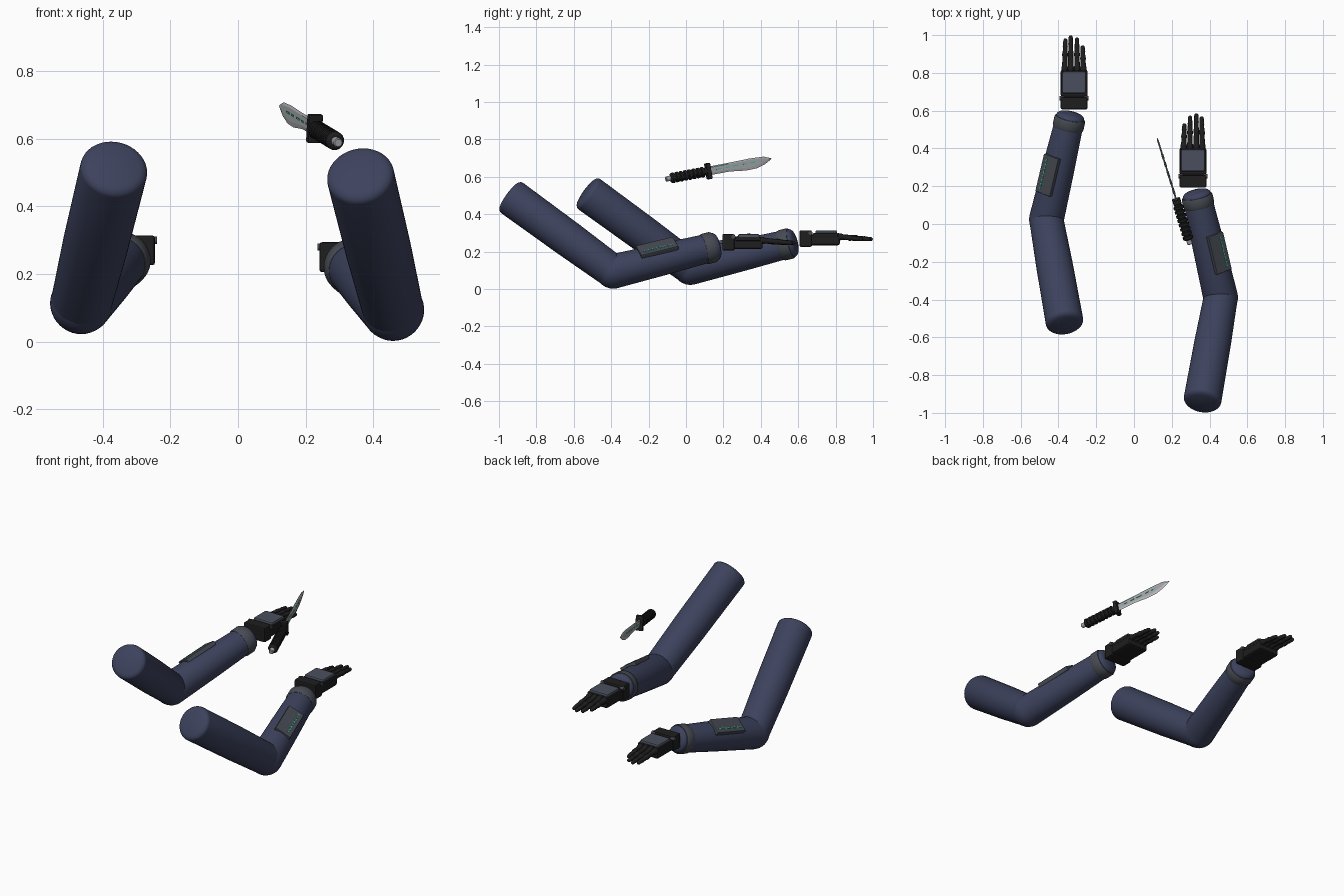
import bpy, bmesh, math
from mathutils import Matrix, Vector

if "Cube" in bpy.data.objects:
    bpy.data.objects.remove(bpy.data.objects["Cube"])


def material(name, rgb):
    m = bpy.data.materials.new(name)
    m.diffuse_color = (*rgb, 1)
    m.use_nodes = True
    m.node_tree.nodes["Principled BSDF"].inputs["Base Color"].default_value = m.diffuse_color
    return m


NAVY = material("navy_fabric", (0.046, 0.055, 0.110))
GREY = material("grey_trim", (0.062, 0.070, 0.085))
SLATE = material("slate_plate", (0.068, 0.078, 0.112))
BLACK = material("black_rubber", (0.013, 0.013, 0.014))
STEEL = material("blade_steel", (0.36, 0.37, 0.39))
EDGE = material("bright_edge", (0.50, 0.51, 0.53))
TEAL = material("teal_light", (0.03, 0.50, 0.33))


def frame(a, b, roll=0.0):
    """Frame at a with Y along a->b and Z pointing as far up as possible."""
    y = (b - a).normalized()
    x = y.cross(Vector((0, 0, 1))).normalized()
    z = x.cross(y)
    m = Matrix((x, y, z)).transposed().to_4x4()
    return Matrix.Translation(a) @ m @ Matrix.Rotation(roll, 4, 'Y')


def finish(name, bm, mat, matrix, smooth=True):
    bmesh.ops.recalc_face_normals(bm, faces=bm.faces)
    bm.transform(matrix)
    mesh = bpy.data.meshes.new(name)
    bm.to_mesh(mesh)
    bm.free()
    for m in (mat if isinstance(mat, tuple) else (mat,)):
        mesh.materials.append(m)
    ob = bpy.data.objects.new(name, mesh)
    bpy.context.collection.objects.link(ob)
    if smooth:
        bpy.ops.object.select_all(action='DESELECT')
        ob.select_set(True)
        bpy.context.view_layer.objects.active = ob
        bpy.ops.object.shade_smooth_by_angle(angle=math.radians(35))
    return ob


def lathe(name, profile, mat, matrix, sides=40):
    """Turn (distance, radius) pairs around the local Y axis."""
    bm = bmesh.new()
    rings = []
    for s, r in profile:
        if r < 1e-5:
            rings.append([bm.verts.new((0, s, 0))])
        else:
            rings.append([bm.verts.new((r * math.cos(2 * math.pi * i / sides), s,
                                        r * math.sin(2 * math.pi * i / sides)))
                          for i in range(sides)])
    for p, q in zip(rings, rings[1:]):
        for i in range(sides):
            j = (i + 1) % sides
            if len(p) == 1:
                bm.faces.new((p[0], q[i], q[j]))
            elif len(q) == 1:
                bm.faces.new((p[i], p[j], q[0]))
            else:
                bm.faces.new((p[i], p[j], q[j], q[i]))
    for ring in (rings[0], rings[-1]):
        if len(ring) > 1:
            bm.faces.new(ring)
    return finish(name, bm, mat, matrix)


def box(name, center, size, mat, matrix=Matrix(), bevel=0.0):
    bm = bmesh.new()
    bmesh.ops.create_cube(bm, size=1)
    bmesh.ops.scale(bm, vec=size, verts=bm.verts)
    if bevel:
        bmesh.ops.bevel(bm, geom=bm.edges[:], offset=bevel, segments=2,
                        affect='EDGES', profile=0.5)
    return finish(name, bm, mat, matrix @ Matrix.Translation(center), smooth=False)


def dome(s0, r, height, steps=7):
    """Rounded end running from radius r at s0 to the axis at s0 + height."""
    return [(s0 + height * math.sin(t), r * math.cos(t))
            for t in (i * math.pi / 2 / steps for i in range(steps + 1))]


def cap(end, r):
    """Nearly flat end with a rounded rim and a slight bulge."""
    c = 0.035
    rim = [(end - c + c * 0.75 * math.sin(t), r - c + c * math.cos(t))
           for t in (i * math.pi / 12 for i in range(6))]
    return rim + [(end - 0.004, (r - c) * 0.6), (end, 0)]


def build_arm(side, tag):
    offset = Vector((0, 0, 0)) if side > 0 else Vector((-0.005, 0.413, 0.02))

    def pt(x, y, z):
        return Vector((side * x, y, z)) + offset

    shoulder = pt(0.358, -0.957, 0.507)
    elbow = pt(0.459, -0.39, 0.094)
    wrist = pt(0.325, 0.182, 0.234)

    # sleeve: upper arm and forearm, each round at the elbow
    length = (shoulder - elbow).length
    upper = [(-s, r) for s, r in reversed(dome(0, 0.090, 0.090))]
    lathe(tag + "_upper_arm", upper + [(0.3, 0.097)] + cap(length, 0.1),
          NAVY, frame(elbow, shoulder))
    length = (wrist - elbow).length
    fore = [(-s, r) for s, r in reversed(dome(0, 0.092, 0.092))]
    lathe(tag + "_forearm", fore + [(0.3, 0.085)] + cap(length, 0.076),
          NAVY, frame(elbow, wrist))

    # wrist cuff band
    lathe(tag + "_cuff", [(length - 0.095, 0.07), (length - 0.093, 0.079),
                          (length - 0.085, 0.083), (length - 0.043, 0.083),
                          (length - 0.035, 0.079), (length - 0.033, 0.07)],
          GREY, frame(elbow, wrist))

    # forearm panel, rolled to the outside, with a row of lights
    panel = frame(elbow, wrist, side * math.radians(33))
    box(tag + "_forearm_panel", (0, 0.255, 0.083), (0.098, 0.21, 0.026),
        GREY, panel, 0.005)
    for i in range(8):
        box(tag + "_panel_light", (side * 0.022, 0.178 + i * 0.022, 0.0965),
            (0.007, 0.015 if i % 3 else 0.010, 0.004), TEAL, panel)

    # glove: wrist block, palm, back plate, studs
    def hand_box(part, center, size, mat, bevel):
        box(tag + part, pt(*center), size, mat, bevel=bevel)

    hand_box("_glove_wrist", (0.312, 0.227, 0.25), (0.142, 0.066, 0.088), BLACK, 0.007)
    hand_box("_palm", (0.312, 0.33, 0.243), (0.138, 0.16, 0.058), BLACK, 0.012)
    hand_box("_hand_plate", (0.312, 0.336, 0.28), (0.126, 0.115, 0.028), SLATE, 0.008)
    hand_box("_plate_base", (0.312, 0.332, 0.268), (0.142, 0.135, 0.022), BLACK, 0.005)
    for x in (0.247, 0.377):
        base = pt(x - 0.012, 0.253, 0.28)
        lathe(tag + "_wrist_stud", [(0, 0.011), (0.024, 0.011)], GREY,
              frame(base, base + Vector((side, 0, 0))), 16)

    # fingers, each with a knuckle and two joints
    for x, tip, splay in ((0.362, 0.570, -0.004), (0.330, 0.586, 0),
                          (0.296, 0.574, 0.001), (0.263, 0.533, 0.004)):
        a, b = pt(x, 0.385, 0.262), pt(x + splay, tip, 0.246)
        n = (b - a).length
        prof = [(0, 0), (0.002, 0.012), (0.012, 0.018), (0.03, 0.018), (0.04, 0.0145),
                (n * 0.47, 0.0135), (n * 0.5, 0.0155), (n * 0.56, 0.0155),
                (n * 0.59, 0.013), (n * 0.74, 0.012), (n * 0.77, 0.0135),
                (n * 0.8, 0.012)]
        lathe(tag + "_finger", prof + dome(n - 0.012, 0.011, 0.012, 4),
              BLACK, frame(a, b), 16)


build_arm(1, "right")
build_arm(-1, "left")

# knife: one frame from pommel to tip
knife = frame(Vector((0.297, -0.108, 0.588)), Vector((0.12, 0.463, 0.695)))
lathe("pommel", [(0, 0.011), (0.003, 0.014), (0.035, 0.014)], STEEL, knife, 20)
grip = [(0.026, 0.018), (0.029, 0.024)]
for i in range(8):
    s = 0.034 + i * 0.024
    grip += [(s, 0.028), (s + 0.012, 0.028), (s + 0.015, 0.021), (s + 0.021, 0.021)]
lathe("grip", grip + [(0.236, 0.021)], BLACK, knife, 20)
box("guard", (0, 0.242, 0), (0.044, 0.024, 0.086), BLACK, knife, 0.005)

# blade: thick core outline joined to a thin rim, bright along the cutting edge
rim = [(0.25, -0.023), (0.36, -0.023), (0.45, -0.034), (0.51, -0.033), (0.56, -0.020),
       (0.605, 0.004), (0.56, 0.022), (0.48, 0.026), (0.36, 0.024), (0.25, 0.024)]
core = [(0.25, -0.012), (0.36, -0.012), (0.45, -0.019), (0.50, -0.018), (0.545, -0.010),
        (0.585, 0.004), (0.55, 0.015), (0.48, 0.019), (0.36, 0.018), (0.25, 0.018)]
bm = bmesh.new()
outer = [bm.verts.new((0, s, h)) for s, h in rim]
for sign in (-1, 1):
    inner = [bm.verts.new((sign * 0.0045, s, h)) for s, h in core]
    bm.faces.new(inner)
    for i in range(len(rim)):
        j = (i + 1) % len(rim)
        f = bm.faces.new((outer[i], outer[j], inner[j], inner[i]))
        f.material_index = 1 if i < 5 else 0
finish("blade", bm, (STEEL, EDGE), knife, smooth=False)

# blade lights on both flats
for sign in (-1, 1):
    for s, n in ((0.30, 0.03), (0.35, 0.022), (0.395, 0.035), (0.45, 0.022), (0.495, 0.03)):
        box("blade_light", (sign * 0.0045, s, 0.002), (0.003, n, 0.005), TEAL, knife)
